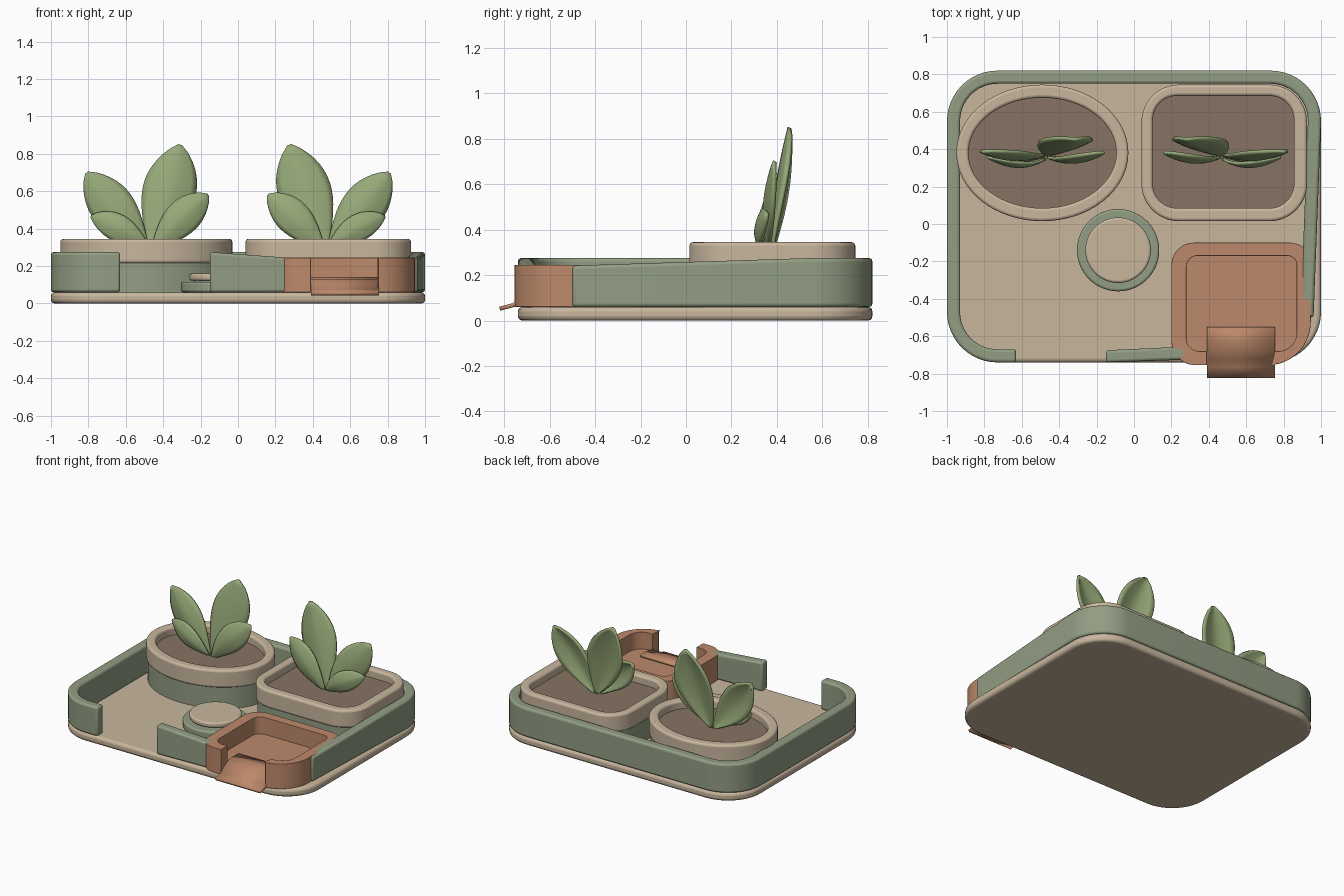
import bpy, bmesh, math
from mathutils import Vector

if "Cube" in bpy.data.objects:
    bpy.data.objects.remove(bpy.data.objects["Cube"])


def material(name, *rgb):
    m = bpy.data.materials.new(name)
    m.use_nodes = True
    m.diffuse_color = (*rgb, 1)
    b = m.node_tree.nodes["Principled BSDF"]
    b.inputs["Base Color"].default_value = (*rgb, 1)
    b.inputs["Roughness"].default_value = 0.8
    return m


SAND = material("sand", 0.58, 0.47, 0.34)
SAGE = material("sage green", 0.29, 0.34, 0.23)
CLAY = material("terracotta", 0.51, 0.25, 0.145)
SOIL = material("soil brown", 0.24, 0.175, 0.125)
LEAF = material("leaf green", 0.31, 0.40, 0.19)
made = []


def finish(name, bm, mat, bevel=0):
    bmesh.ops.recalc_face_normals(bm, faces=bm.faces)
    mesh = bpy.data.meshes.new(name)
    bm.to_mesh(mesh)
    bm.free()
    mesh.materials.append(mat)
    ob = bpy.data.objects.new(name, mesh)
    bpy.context.collection.objects.link(ob)
    if bevel:
        mod = ob.modifiers.new("soft edge", "BEVEL")
        mod.width, mod.segments = bevel, 3
        mod.limit_method = "ANGLE"
        mod.angle_limit = math.radians(40)
    made.append(ob)
    return ob


def rounded(x0, x1, y0, y1, radii, n=12):
    """Corner arcs in order: front right, back right, back left, front left."""
    if not isinstance(radii, tuple):
        radii = (radii,) * 4
    pts = []
    for k, r in enumerate(radii):
        cx = x1 - r if k < 2 else x0 + r
        cy = y1 - r if k in (1, 2) else y0 + r
        for i in range(n + 1):
            a = math.pi / 2 * (k - 1 + i / n)
            pts.append((cx + r * math.cos(a), cy + r * math.sin(a)))
    return pts


def oval(cx, cy, rx, ry, n=64):
    return [(cx + rx * math.cos(math.tau * i / n), cy + ry * math.sin(math.tau * i / n))
            for i in range(n)]


def prism(name, pts, z0, z1, mat, bevel=0):
    bm = bmesh.new()
    low = [bm.verts.new((x, y, z0)) for x, y in pts]
    top = [bm.verts.new((x, y, z1)) for x, y in pts]
    bm.faces.new(low)
    bm.faces.new(top)
    for i in range(len(pts)):
        bm.faces.new((low[i - 1], low[i], top[i], top[i - 1]))
    return finish(name, bm, mat, bevel)


def wall(name, outer, inner, z0, height, mat, closed=False, bevel=0.015):
    """Band between two outlines; height gives the top at each point."""
    bm = bmesh.new()
    rows = []
    for (ox, oy), (ix, iy) in zip(outer, inner):
        z = height(ox, oy)
        rows.append([bm.verts.new(p) for p in
                     ((ox, oy, z0), (ox, oy, z), (ix, iy, z), (ix, iy, z0))])
    for i in range(0 if closed else 1, len(rows)):
        a, b = rows[i - 1], rows[i]
        for k in range(4):
            bm.faces.new((a[k - 1], a[k], b[k], b[k - 1]))
    if not closed:
        bm.faces.new(rows[0])
        bm.faces.new(rows[-1])
    return finish(name, bm, mat, bevel)


# Base plate and the low wall around it, open at the front
prism("base_plate", rounded(-1, 1, -0.74, 0.82, 0.27), 0, 0.06, SAND, 0.02)
CORNER = 13
outer = [(0.96, -0.5)] + rounded(-1, 1, -0.74, 0.82, 0.27)[CORNER:] + [(-0.63, -0.74)]
inner = [(0.89, -0.5)] + rounded(-0.93, 0.93, -0.67, 0.75, 0.2)[CORNER:] + [(-0.63, -0.67)]
wall("surrounding_wall", outer, inner, 0.06,
     lambda x, y: 0.242 if x > 0.9 and y < 0 else 0.275, SAGE)
wall("front_wall", [(-0.15, -0.74), (0.29, -0.725)], [(-0.15, -0.675), (0.29, -0.655)],
     0.06, lambda x, y: 0.275 if x < 0 else 0.243, SAGE)

# Planters: green body, sand rim and recessed soil
planters = (
    ("oval", oval(-0.49, 0.38, 0.46, 0.365), oval(-0.49, 0.38, 0.395, 0.295),
     oval(-0.49, 0.38, 0.45, 0.355)),
    ("square", rounded(0.04, 0.925, 0.015, 0.745, 0.2), rounded(0.1, 0.855, 0.085, 0.685, 0.13),
     rounded(0.05, 0.915, 0.025, 0.735, 0.19)),
)
for label, rim, hole, body in planters:
    prism(label + "_planter_body", body, 0.06, 0.217, SAGE)
    wall(label + "_planter_rim", rim, hole, 0.215, lambda x, y: 0.345, SAND, True)
    prism(label + "_planter_soil", hole, 0.2, 0.285, SOIL)

# Round knob
prism("knob_base", oval(-0.085, -0.14, 0.22, 0.22), 0.06, 0.115, SAGE, 0.012)
prism("knob_neck", oval(-0.085, -0.14, 0.15, 0.15), 0.11, 0.13, SAGE)
prism("knob_cap", oval(-0.085, -0.14, 0.175, 0.175), 0.122, 0.16, SAND, 0.012)

# Terracotta tray with a spout through the gap in its front rim
tray_out = rounded(0.2, 0.945, -0.755, -0.1, (0.23, 0.11, 0.12, 0.13))
tray_in = rounded(0.28, 0.87, -0.68, -0.17, (0.1, 0.05, 0.06, 0.07))
wall("tray_rim", [(0.75, -0.755)] + tray_out[1:] + [(0.39, -0.755)],
     [(0.75, -0.68)] + tray_in[1:] + [(0.39, -0.68)],
     0.06, lambda x, y: 0.245, CLAY, bevel=0.02)
prism("tray_floor", tray_in, 0.06, 0.12, CLAY)

bm = bmesh.new()
profile = [(-0.55, 0.132), (-0.62, 0.132), (-0.68, 0.122), (-0.72, 0.095),
           (-0.76, 0.068), (-0.82, 0.052)]
rows = [[bm.verts.new((x, y, z)) for x in (0.39, 0.755)] for y, z in profile]
for a, b in zip(rows, rows[1:]):
    bm.faces.new((a[0], a[1], b[1], b[0]))
bmesh.ops.recalc_face_normals(bm, faces=bm.faces)
spout = finish("tray_spout", bm, CLAY)
thick = spout.modifiers.new("thickness", "SOLIDIFY")
thick.thickness, thick.offset = 0.018, 0


# Leaves: cupped blades along a curved midrib
def leaf(name, base, bend, tip, half_width):
    base, bend, tip = Vector(base), Vector(bend), Vector(tip)
    bm = bmesh.new()
    rows, n, m = [], 16, 8
    for i in range(n + 1):
        u = 0.01 + 0.985 * i / n
        p = base * (1 - u) ** 2 + bend * 2 * u * (1 - u) + tip * u * u
        t = (bend - base) * (1 - u) + (tip - bend) * u
        side = Vector((t.z, 0, -t.x)).normalized()
        w = half_width * max(math.sin(math.pi * u ** 1.25), 0.02) ** 0.75
        row = []
        for j in range(m + 1):
            v = 2 * j / m - 1
            back = Vector((0, 0.3 * w * abs(v) ** 1.5, 0))
            row.append(bm.verts.new(p + side * w * v + back))
        rows.append(row)
    for a, b in zip(rows, rows[1:]):
        for j in range(m):
            bm.faces.new((a[j], a[j + 1], b[j + 1], b[j]))
    ob = finish(name, bm, LEAF)
    mod = ob.modifiers.new("thickness", "SOLIDIFY")
    mod.thickness, mod.offset = 0.016, 0


# Offsets are outward from each plant's centre; side flips the plant
for label, cx, side, tall in (("oval", -0.475, 1, 0.165), ("square", 0.475, -1, 0.2)):
    def at(x, y, z):
        return (cx + side * x, y, z)
    leaf(label + "_tall_leaf", at(0, 0.37, 0.27), at(0.11, 0.38, 0.56),
         at(tall, 0.455, 0.85), 0.14)
    leaf(label + "_side_leaf", at(0, 0.37, 0.27), at(-0.18, 0.31, 0.49),
         at(-0.335, 0.39, 0.7), 0.115)
    leaf(label + "_near_leaf", at(0.01, 0.36, 0.27), at(0.16, 0.29, 0.46),
         at(0.315, 0.385, 0.58), 0.09)
    leaf(label + "_low_leaf", at(0, 0.35, 0.29), at(-0.14, 0.26, 0.41),
         at(-0.31, 0.36, 0.465), 0.07)

# Smooth shading with crisp edges
bpy.ops.object.select_all(action="DESELECT")
for ob in made:
    ob.select_set(True)
bpy.context.view_layer.objects.active = made[0]
bpy.ops.object.shade_smooth_by_angle(angle=math.radians(35))
